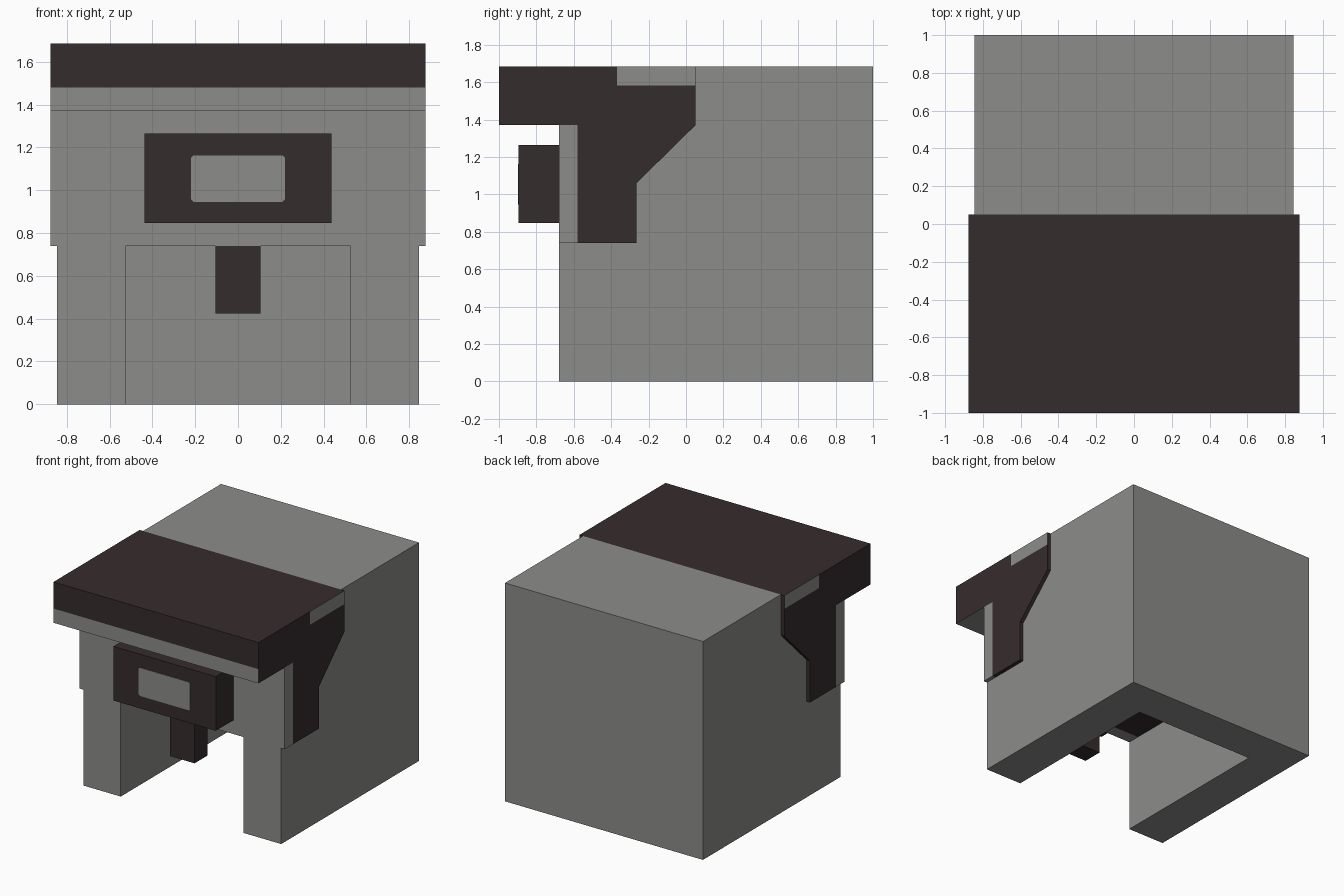
import bpy, bmesh
from mathutils import Vector

if "Cube" in bpy.data.objects:
    bpy.data.objects.remove(bpy.data.objects["Cube"])


def material(name, rgb):
    m = bpy.data.materials.new(name)
    m.diffuse_color = (*rgb, 1)
    m.use_nodes = True
    m.node_tree.nodes["Principled BSDF"].inputs["Base Color"].default_value = m.diffuse_color
    return m


GREY = material("warm grey", (0.262, 0.262, 0.254))
DARK = material("dark brown", (0.036, 0.025, 0.026))


def finish(name, bm, mats):
    bmesh.ops.recalc_face_normals(bm, faces=bm.faces[:])
    me = bpy.data.meshes.new(name)
    bm.to_mesh(me)
    bm.free()
    for m in mats:
        me.materials.append(m)
    ob = bpy.data.objects.new(name, me)
    bpy.context.collection.objects.link(ob)
    return ob


def extrude(points, direction):
    """Prism from a closed outline."""
    bm = bmesh.new()
    face = bm.faces.new([bm.verts.new(p) for p in points])
    ext = bmesh.ops.extrude_face_region(bm, geom=[face], use_keep_orig=True)
    moved = [g for g in ext["geom"] if isinstance(g, bmesh.types.BMVert)]
    bmesh.ops.translate(bm, verts=moved, vec=Vector(direction))
    return bm


def side_prism(yz, half_width):
    return extrude([(-half_width, y, z) for y, z in yz], (2 * half_width, 0, 0))


def box(name, half_width, y0, y1, z0, z1, mat):
    bm = side_prism([(y0, z0), (y1, z0), (y1, z1), (y0, z1)], half_width)
    return finish(name, bm, [mat])


# Main body, shaped to receive the front hood
body = finish("body", side_prism(
    [(-0.68, 0), (1, 0), (1, 1.685), (0.05, 1.685), (0.05, 1.37),
     (-0.265, 1.06), (-0.265, 0.74), (-0.68, 0.74)], 0.845), [GREY])

# Front opening cut between the two side walls
cutter = box("opening_cutter", 0.525, -1.0, 0.69, -0.2, 0.74, GREY)
cutter.hide_render = True
mod = body.modifiers.new("opening", "BOOLEAN")
mod.operation = "DIFFERENCE"
mod.solver = "EXACT"
mod.object = cutter
bpy.context.view_layer.objects.active = body
bpy.ops.object.modifier_apply(modifier=mod.name)
bpy.data.objects.remove(cutter, do_unlink=True)

# Overhanging hood with angled brackets, cut along its colour borders
bm = side_prism(
    [(-1, 1.37), (-0.68, 1.37), (-0.68, 0.74), (-0.265, 0.74),
     (-0.265, 1.06), (0.05, 1.37), (0.05, 1.685), (-1, 1.685)], 0.875)
for co, no in [((0, 0, 1.37), (0, 0, 1)), ((0, 0, 1.48), (0, 0, 1)),
               ((0, 0, 1.582), (0, 0, 1)), ((0, -0.58, 0), (0, 1, 0)),
               ((0, -0.37, 0), (0, 1, 0))]:
    bmesh.ops.bisect_plane(bm, geom=bm.verts[:] + bm.edges[:] + bm.faces[:],
                           plane_co=co, plane_no=no, dist=1e-5)
bmesh.ops.recalc_face_normals(bm, faces=bm.faces[:])
for f in bm.faces:
    n, c = f.normal, f.calc_center_median()
    if abs(n.x) > 0.9:
        grey = (c.y < -0.58 and c.z < 1.37) or (c.y > -0.37 and c.z > 1.582)
    elif n.y < -0.9:
        grey = c.z < 1.48
    elif n.z < -0.9:
        grey = c.y < -0.58
    else:
        grey = False
    f.material_index = 0 if grey else 1
finish("hood", bm, [GREY, DARK])

# Control box on the front, with the spout below it
box("control_box", 0.437, -0.895, -0.68, 0.847, 1.265, DARK)
box("spout", 0.105, -0.68, -0.52, 0.425, 0.74, DARK)

# Window plate with clipped corners
w, z0, z1, c = 0.22, 0.945, 1.163, 0.012
outline = [(-w + c, z0), (w - c, z0), (w, z0 + c), (w, z1 - c),
           (w - c, z1), (-w + c, z1), (-w, z1 - c), (-w, z0 + c)]
finish("window", extrude([(x, -0.899, z) for x, z in outline], (0, 0.004, 0)), [GREY])
